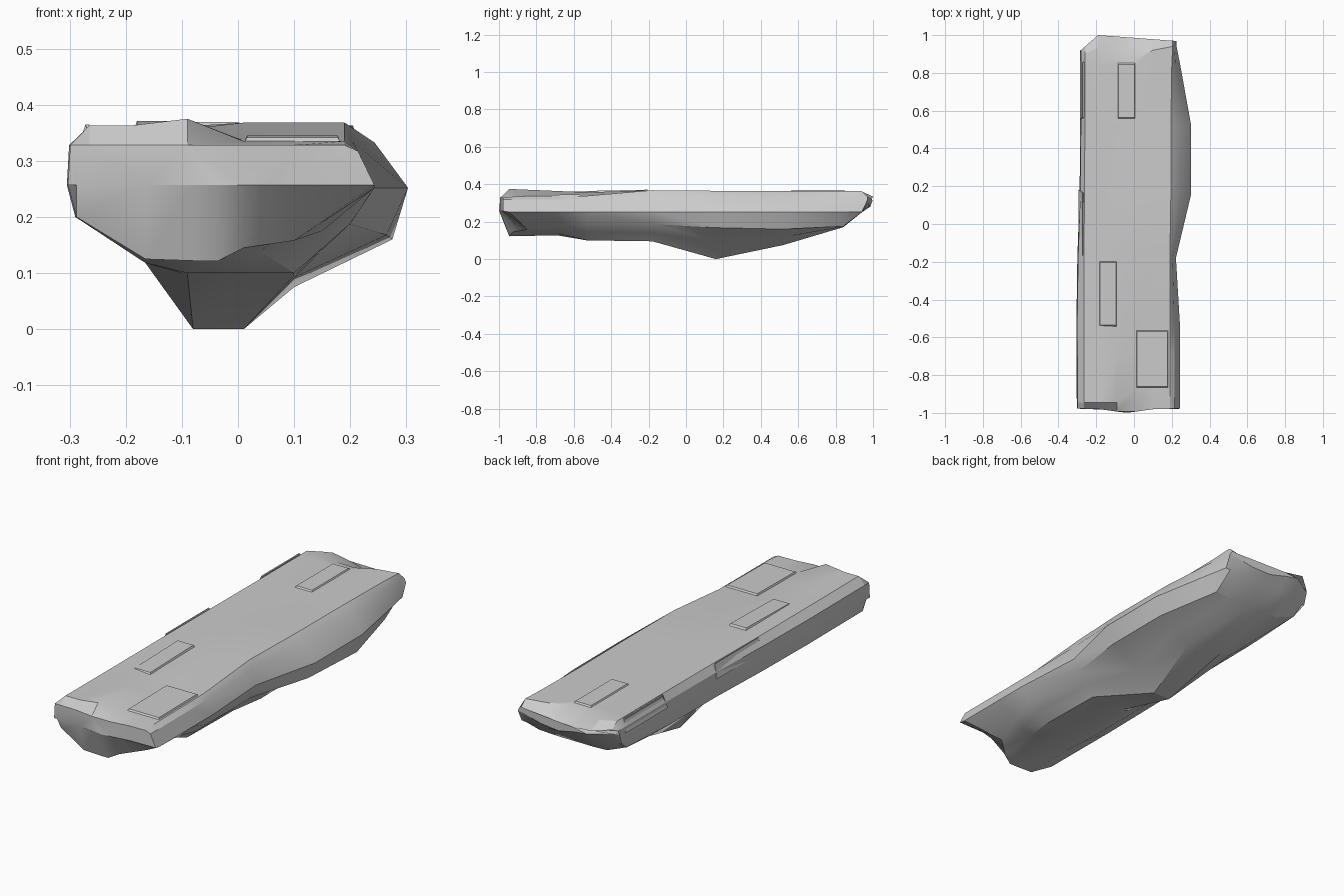
import bpy, bmesh

if "Cube" in bpy.data.objects:
    bpy.data.objects.remove(bpy.data.objects["Cube"])

# Hull stations: y, left x, left top x, left top z, ridge z, right top z, right top x, right x,
# right low (x, z), keel right (x, z), keel left (x, z), left low z
STATIONS = [
    (-.945, -.303, -.265, .363, .375, .335, .19, .243, .10, .158, .01, .145, -.08, .122, .20),
    (-.69, -.304, -.265, .362, .364, .336, .19, .243, .15, .175, .04, .138, -.085, .127, .20),
    (-.53, -.305, -.265, .362, .357, .338, .19, .243, .20, .188, .10, .10, -.09, .10, .20),
    (-.18, -.300, -.265, .362, .362, .368, .19, .222, .20, .187, .10, .095, -.09, .097, .20),
    (.16, -.288, -.262, .363, .363, .365, .195, .303, .265, .168, .01, .00, -.08, .00, .20),
    (.52, -.285, -.260, .363, .363, .363, .195, .303, .275, .160, .10, .075, -.08, .08, .20),
    (.84, -.285, -.260, .363, .363, .363, .20, .245, .20, .175, .09, .17, -.10, .17, .215),
    (.94, -.285, -.260, .363, .360, .363, .205, .225, .20, .25, .09, .25, -.10, .25, .255),
]


def section(row):
    y, xl, xlt, zl, zm, zr, xrt, xr, rx, rz, krx, krz, klx, klz, llz = row
    keel = krz < .05
    right = (.10, .092) if keel else ((rx + krx) / 2, (rz + krz) / 2)
    left = (-.165, max(klz + .003, .118))
    pts = [(xl, .257), (xl + .004, .328), (xlt, zl), (-.19, zl), (-.09, zm), (.01, zr),
           (.10, zr), (xrt, zr), (xrt * .55 + xr * .45, (zr + .30) / 2), (xr, .252),
           (rx, rz), right, (krx, krz), ((krx + klx) / 2, min(krz, klz)),
           (klx, klz), left, (xl + .015, llz)]
    out = []
    for x, z in pts:
        dy = 0
        if y < -.9 and x > 0:
            if z > .33:                        # front slope reaches further in on the right
                dy = .07 if x < .15 else .035
            elif z < .2:                       # receding lower right front
                dy = .01 + max(0, x) * .9
        elif y > .9:
            if x < -.2:                        # clipped back left corner
                dy = -.04
            elif z > .35:                      # scooped back slope
                dy = -max(0, .085 - .5 * abs(x + .03))
        out.append((x, y + dy, z))
    return out


def front_ring(row):
    return [(x, -.978 - .022 * max(0, 1 - abs(x + .04) / .16), min(.328, max(.257, z)))
            for x, _, z in section(row)]


def back_ring(row):
    ring = []
    for x, _, z in section(row):
        y = 1 - .87 * (-.19 - x) if x < -.19 else 1 - .075 * (x + .19)
        dip = .04 * max(0, 1 - abs(x - .03) / .17)
        ring.append((x, y, min(.334, max(.312, z)) - dip))
    return ring


def finish(bm, name):
    bmesh.ops.recalc_face_normals(bm, faces=bm.faces)
    me = bpy.data.meshes.new(name)
    bm.to_mesh(me)
    bm.free()
    ob = bpy.data.objects.new(name, me)
    bpy.context.collection.objects.link(ob)
    return ob


# Faceted hull lofted from front to back, with rounded end rims
rings = [front_ring(STATIONS[0])] + [section(r) for r in STATIONS] + [back_ring(STATIONS[-1])]
bm = bmesh.new()
loops = [[bm.verts.new(p) for p in ring] for ring in rings]
for a, b in zip(loops, loops[1:]):
    n = len(a)
    for i in range(n):
        bm.faces.new((a[i], a[(i + 1) % n], b[(i + 1) % n], b[i]))
caps = [bm.faces.new(loops[0]), bm.faces.new(loops[-1])]
bmesh.ops.triangulate(bm, faces=caps)
bmesh.ops.remove_doubles(bm, verts=bm.verts, dist=.0005)
hull = finish(bm, "hull")
bpy.context.view_layer.objects.active = hull
hull.select_set(True)
bpy.ops.object.shade_smooth_by_angle(angle=0.45)


# Raised plates with sloped borders
def plate(name, x0, x1, y0, y1, z0, top_front, top_back, sx=.008, sy=.015):
    bm = bmesh.new()
    bmesh.ops.create_cube(bm, size=1)
    for v in bm.verts:
        up = v.co.z > 0
        ix, iy = (sx, sy) if up else (0, 0)
        front = v.co.y < 0
        v.co = (x0 + ix if v.co.x < 0 else x1 - ix,
                y0 + iy if front else y1 - iy,
                (top_front if front else top_back) if up else z0)
    return finish(bm, name)


plate("back_top_plate", -.09, .01, .55, .86, .355, .369, .369)
plate("middle_top_plate", -.188, -.088, -.55, -.19, .35, .364, .371)
plate("front_top_plate", .008, .186, -.875, -.555, .325, .342, .345)
plate("back_edge_plate", -.287, -.25, .55, .87, .30, .365, .365, .022)
plate("middle_edge_plate", -.293, -.25, -.18, .18, .30, .365, .365, .022)
